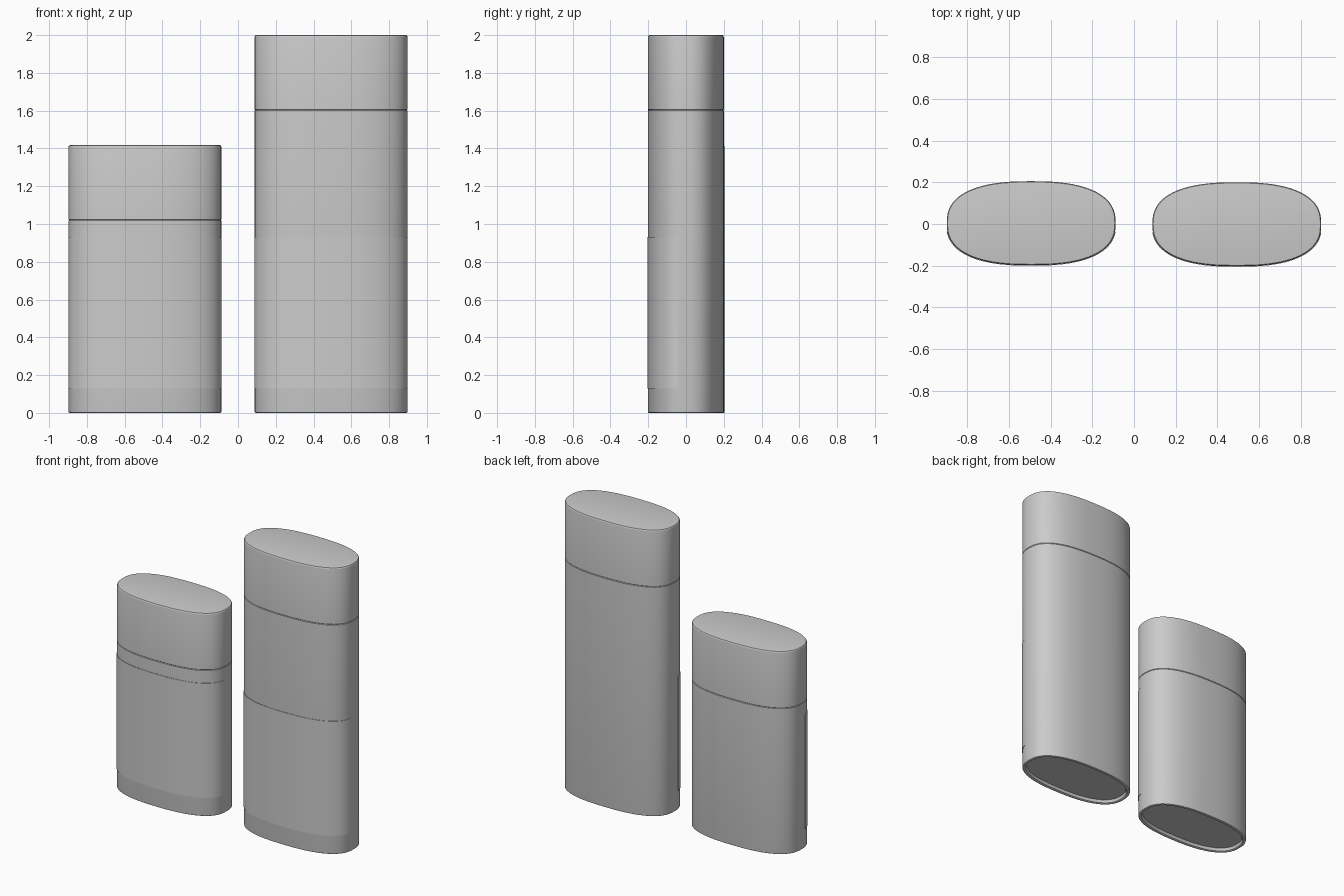
import bpy, bmesh
from math import cos, sin, pi, copysign

if "Cube" in bpy.data.objects:
    bpy.data.objects.remove(bpy.data.objects["Cube"])

HALF_W, HALF_D, POWER, SIDES = 0.4045, 0.201, 2.5, 72


def oval_point(angle, inset=0.0):
    c, s = cos(angle), sin(angle)
    e = 2 / POWER
    return (copysign(abs(c) ** e, c) * (HALF_W - inset),
            copysign(abs(s) ** e, s) * (HALF_D - inset))


def finish(bm, name, location):
    bmesh.ops.recalc_face_normals(bm, faces=bm.faces)
    mesh = bpy.data.meshes.new(name)
    bm.to_mesh(mesh)
    bm.free()
    obj = bpy.data.objects.new(name, mesh)
    obj.location = location
    bpy.context.collection.objects.link(obj)
    bpy.ops.object.select_all(action='DESELECT')
    obj.select_set(True)
    bpy.context.view_layer.objects.active = obj
    bpy.ops.object.shade_smooth_by_angle(angle=0.6)


def bridge(bm, rings, closed):
    count = len(rings[0])
    for low, high in zip(rings, rings[1:]):
        for i in range(count if closed else count - 1):
            j = (i + 1) % count
            bm.faces.new((low[i], low[j], high[j], high[i]))


def oval_solid(name, location, profile):
    """Stack oval rings from (inset, z) pairs and cap both ends."""
    bm = bmesh.new()
    rings = [[bm.verts.new((*oval_point(2 * pi * i / SIDES, inset), z))
              for i in range(SIDES)] for inset, z in profile]
    bridge(bm, rings, True)
    bm.faces.new(rings[0])
    bm.faces.new(rings[-1])
    finish(bm, name, location)


def front_label(name, location, z0, z1):
    """Thin curved sheet wrapped round the front half."""
    bm = bmesh.new()
    margin, steps = 0.13, 40
    angles = [pi + margin + (pi - 2 * margin) * i / steps for i in range(steps + 1)]
    corners = [(0.002, z0), (-0.003, z0), (-0.003, z1), (0.002, z1)]
    rings = [[bm.verts.new((*oval_point(a, inset), z)) for a in angles]
             for inset, z in corners]
    bridge(bm, rings + rings[:1], False)
    for end in (0, -1):
        bm.faces.new([r[end] for r in rings])
    finish(bm, name, location)


def container(prefix, location, height):
    seam = height - 0.395
    # body with a shallow recess underneath
    oval_solid(prefix + "_body", location, [
        (0.027, 0.022), (0.02, 0.004), (0.014, 0.0), (0.006, 0.0), (0.001, 0.003),
        (0.0, 0.008), (0.0, seam - 0.004), (0.003, seam - 0.001)])
    # lid with a softly rounded rim
    oval_solid(prefix + "_lid", location, [
        (0.003, seam - 0.001), (0.0, seam + 0.002), (0.0, height - 0.01),
        (0.001, height - 0.005), (0.004, height - 0.001), (0.009, height)])
    # front label
    front_label(prefix + "_label", location, 0.13, 0.93)


container("short_container", (-0.4925, 0.004, 0), 1.417)
container("tall_container", (0.4925, -0.001, 0), 2.0)
